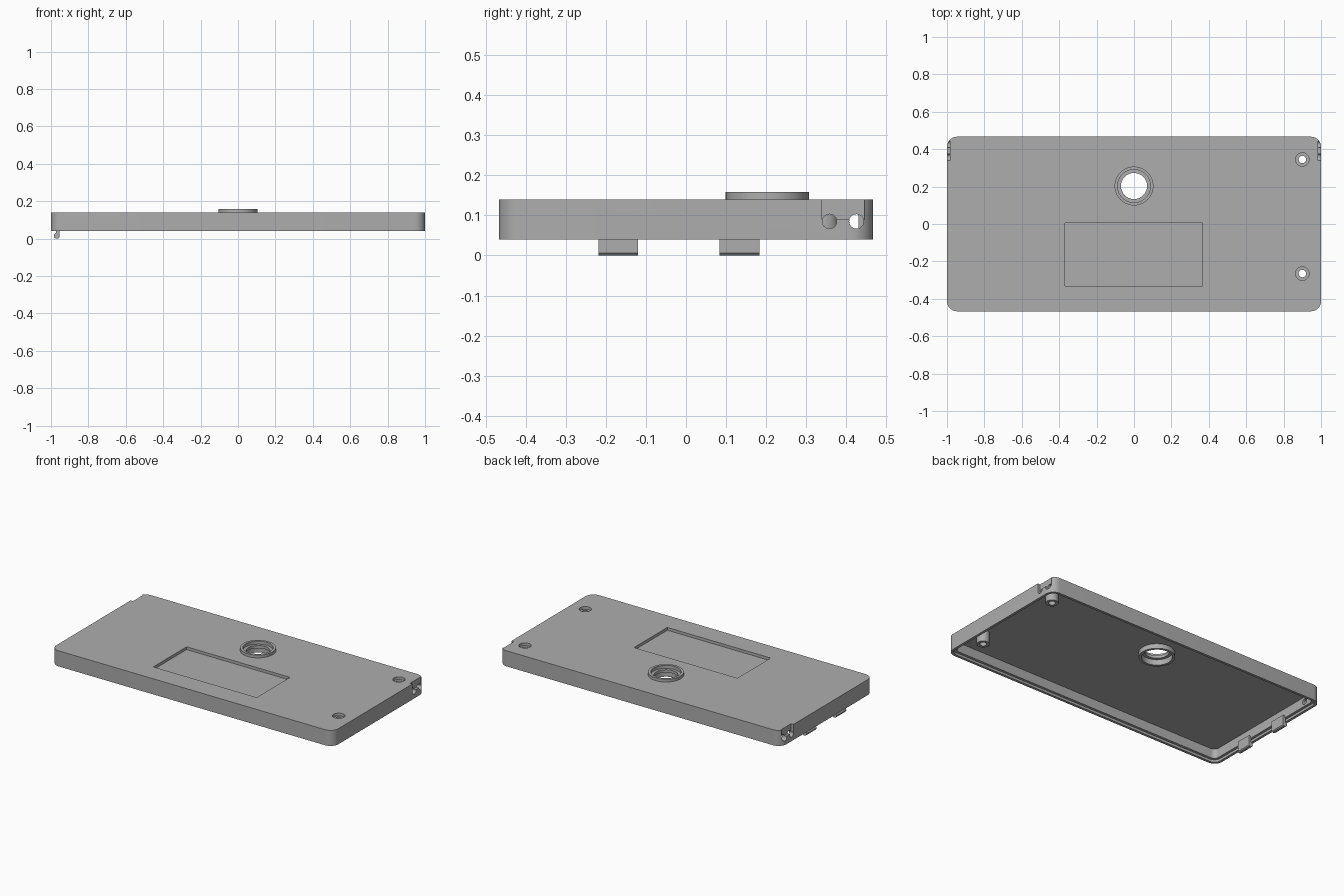
import bpy, bmesh, math

if "Cube" in bpy.data.objects:
    bpy.data.objects.remove(bpy.data.objects["Cube"])

grey = bpy.data.materials.new("mid grey")
grey.diffuse_color = (0.42, 0.42, 0.42, 1)
grey.use_nodes = True
grey.node_tree.nodes["Principled BSDF"].inputs["Base Color"].default_value = grey.diffuse_color


def make_object(name, bm):
    bmesh.ops.recalc_face_normals(bm, faces=bm.faces)
    mesh = bpy.data.meshes.new(name)
    bm.to_mesh(mesh)
    bm.free()
    mesh.materials.append(grey)
    obj = bpy.data.objects.new(name, mesh)
    bpy.context.collection.objects.link(obj)
    return obj


def prism(name, points, offset):
    """Extrude a closed outline of 3D points along an offset."""
    bm = bmesh.new()
    face = bm.faces.new([bm.verts.new(p) for p in points])
    out = bmesh.ops.extrude_face_region(bm, geom=[face])
    bmesh.ops.translate(bm, vec=offset,
                        verts=[v for v in out["geom"] if isinstance(v, bmesh.types.BMVert)])
    return make_object(name, bm)


def box(name, x0, x1, y0, y1, z0, z1):
    return prism(name, [(x0, y0, z0), (x1, y0, z0), (x1, y1, z0), (x0, y1, z0)], (0, 0, z1 - z0))


def rounded_slab(name, hx, hy, r, z0, z1, steps=8):
    pts = []
    for k, (sx, sy) in enumerate([(1, 1), (-1, 1), (-1, -1), (1, -1)]):
        for i in range(steps + 1):
            a = math.pi / 2 * (k + i / steps)
            pts.append((sx * (hx - r) + r * math.cos(a), sy * (hy - r) + r * math.sin(a), z0))
    return prism(name, pts, (0, 0, z1 - z0))


def disc(name, x, y, r, z0, z1, n=48):
    return prism(name, [(x + r * math.cos(2 * math.pi * i / n),
                         y + r * math.sin(2 * math.pi * i / n), z0) for i in range(n)],
                 (0, 0, z1 - z0))


def lathe(name, x, y, profile, n=48):
    """Spin a closed (radius, z) profile around a vertical axis."""
    bm = bmesh.new()
    rings = [[bm.verts.new((x + r * math.cos(2 * math.pi * i / n),
                            y + r * math.sin(2 * math.pi * i / n), z)) for r, z in profile]
             for i in range(n)]
    m = len(profile)
    for i in range(n):
        a, b = rings[i], rings[(i + 1) % n]
        for j in range(m):
            k = (j + 1) % m
            bm.faces.new((a[j], b[j], b[k], a[k]))
    return make_object(name, bm)


def cut(target, cutter):
    mod = target.modifiers.new("cut", "BOOLEAN")
    mod.operation = "DIFFERENCE"
    mod.solver = "EXACT"
    mod.object = cutter
    bpy.context.view_layer.objects.active = target
    bpy.ops.object.modifier_apply(modifier=mod.name)
    bpy.data.objects.remove(cutter)


# Hollow cover, open underneath, with a stepped rim
cover = rounded_slab("cover_shell", 1.0, 0.467, 0.055, 0.04, 0.14)
cut(cover, rounded_slab("cavity", 0.968, 0.435, 0.03, 0.0, 0.115))
cut(cover, rounded_slab("rim_step", 0.984, 0.451, 0.042, 0.0, 0.055))

# Shallow rectangular recess and central opening
cut(cover, box("recess", -0.368, 0.365, -0.332, 0.005, 0.122, 0.2))
cut(cover, disc("opening", 0, 0.203, 0.097, 0.05, 0.2))

# Screw holes with counterbores
screws = [(0.9, 0.345), (0.9, -0.265)]
for x, y in screws:
    cut(cover, disc("counterbore", x, y, 0.036, 0.122, 0.2))
    cut(cover, disc("screw_hole", x, y, 0.02, 0.05, 0.2))

# Side notches, each with two round holes through the wall
for s in (-1, 1):
    x0, x1 = sorted((s * 0.983, s * 1.05))
    cut(cover, box("notch", x0, x1, 0.339, 0.445, 0.09, 0.2))
    for y in (0.358, 0.425):
        pts = [(s * 0.955, y + 0.018 * math.cos(math.pi * i / 12),
                0.085 + 0.018 * math.sin(math.pi * i / 12)) for i in range(24)]
        cut(cover, prism("wire_hole", pts, (s * 0.1, 0, 0)))

# Stepped collar around the central opening
collar = lathe("collar", 0, 0.203, [
    (0.104, 0.085), (0.104, 0.158), (0.088, 0.158), (0.088, 0.138),
    (0.07, 0.138), (0.07, 0.12), (0.088, 0.12), (0.088, 0.085)])

# Screw posts under the cover
posts = [lathe("screw_post", x, y, [(0.037, 0.045), (0.037, 0.118), (0.02, 0.118), (0.02, 0.045)], 32)
         for x, y in screws]

# Snap clips with a rounded hook on the left edge
hook = [(-0.955, 0.07), (-0.955, 0.006), (-0.961, 0.0), (-0.973, 0.0), (-0.982, 0.006),
        (-0.985, 0.015), (-0.982, 0.024), (-0.973, 0.032), (-0.972, 0.07)]
clips = [prism("snap_clip", [(x, y0, z) for x, z in hook], (0, y1 - y0, 0))
         for y0, y1 in [(-0.218, -0.12), (0.083, 0.183)]]

# Smooth the curved walls while keeping edges crisp
bpy.ops.object.select_all(action="DESELECT")
for obj in [cover, collar] + posts + clips:
    obj.select_set(True)
bpy.context.view_layer.objects.active = cover
bpy.ops.object.shade_smooth_by_angle(angle=math.radians(30))
